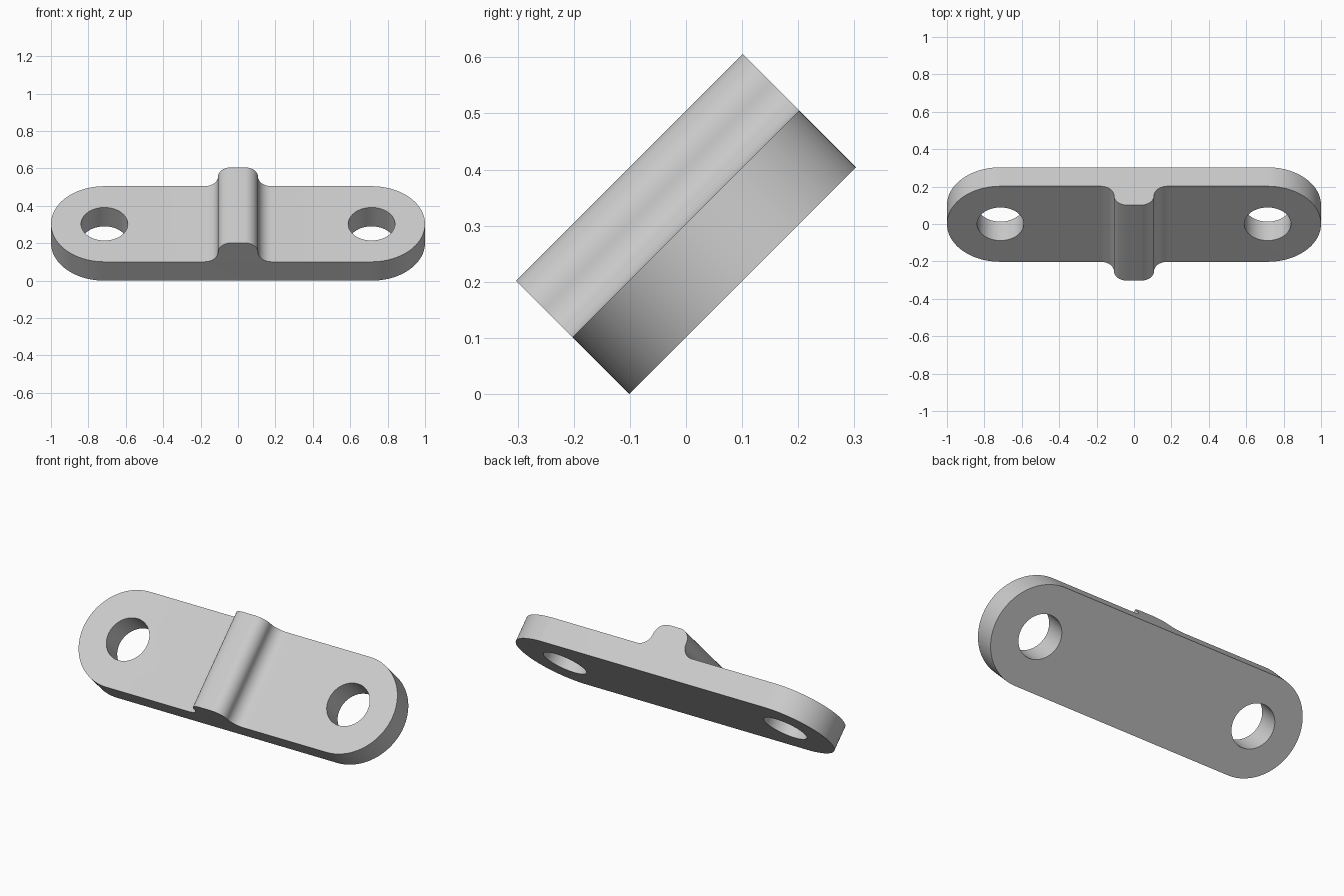
import bpy, bmesh, math
from mathutils import Vector

cube = bpy.data.objects.get("Cube")
if cube:
    bpy.data.objects.remove(cube, do_unlink=True)

U = 1 / 7              # base unit: plate thickness
HALF = 2 * U           # half width and end radius
CENTRE = 5 * U         # hole and end-round centres
HOLE = 0.125


def arc(cx, cy, r, start, end, n):
    """Points on an arc, angles in degrees."""
    angles = [math.radians(start + (end - start) * i / n) for i in range(n + 1)]
    return [(cx + r * math.cos(a), cy + r * math.sin(a)) for a in angles]


def prism(name, points, offset, depth):
    """Extrude a closed outline of 3D points along a vector."""
    bm = bmesh.new()
    face = bm.faces.new([bm.verts.new(Vector(p) + Vector(offset)) for p in points])
    result = bmesh.ops.extrude_face_region(bm, geom=[face])
    moved = [v for v in result["geom"] if isinstance(v, bmesh.types.BMVert)]
    bmesh.ops.translate(bm, verts=moved, vec=depth)
    bmesh.ops.recalc_face_normals(bm, faces=bm.faces)
    mesh = bpy.data.meshes.new(name)
    bm.to_mesh(mesh)
    bm.free()
    obj = bpy.data.objects.new(name, mesh)
    bpy.context.collection.objects.link(obj)
    return obj


def cut(obj, cutter, operation):
    """Apply a boolean and discard the cutter."""
    mod = obj.modifiers.new("cut", 'BOOLEAN')
    mod.operation, mod.solver, mod.object = operation, 'EXACT', cutter
    bpy.context.view_layer.objects.active = obj
    bpy.ops.object.modifier_apply(modifier=mod.name)
    bpy.data.objects.remove(cutter, do_unlink=True)


# Side profile: flat plate with a filleted, rounded ridge in the middle
r = U / 2
half_ridge = (arc(2.5 * r, U + r, r, 270, 180, 12)
              + arc(r / 2, U + r, r, 0, 90, 12)[1:])
ridge = half_ridge + [(-x, z) for x, z in reversed(half_ridge)]
profile = [(-1.2, 0), (1.2, 0), (1.2, U)] + ridge + [(-1.2, U)]
plate = prism("ridged_plate", [(x, 0, z) for x, z in profile], (0, -0.5, 0), (0, 1, 0))

# Rounded ends
outline = arc(CENTRE, 0, HALF, -90, 90, 48) + arc(-CENTRE, 0, HALF, 90, 270, 48)
cut(plate, prism("outline_cutter", [(x, y, 0) for x, y in outline],
                 (0, 0, -0.5), (0, 0, 1.5)), 'INTERSECT')

# Bolt holes
for side in (-1, 1):
    circle = arc(side * CENTRE, 0, HOLE, 0, 360, 64)[:-1]
    cut(plate, prism("hole_cutter", [(x, y, 0) for x, y in circle],
                     (0, 0, -0.5), (0, 0, 1.5)), 'DIFFERENCE')

# Tilt so the ridge faces up and forward, resting on the lower edge
plate.rotation_euler.x = math.radians(45)
s = math.sqrt(0.5)
plate.location = (0, U * s, HALF * s)

# Single grey finish
grey = bpy.data.materials.new("light_grey")
grey.use_nodes = True
colour = (0.6, 0.6, 0.6, 1)
grey.diffuse_color = colour
grey.node_tree.nodes["Principled BSDF"].inputs["Base Color"].default_value = colour
plate.data.materials.clear()
plate.data.materials.append(grey)
for poly in plate.data.polygons:
    poly.material_index = 0

bpy.ops.object.select_all(action='DESELECT')
plate.select_set(True)
bpy.context.view_layer.objects.active = plate
bpy.ops.object.shade_smooth_by_angle(angle=math.radians(30))
